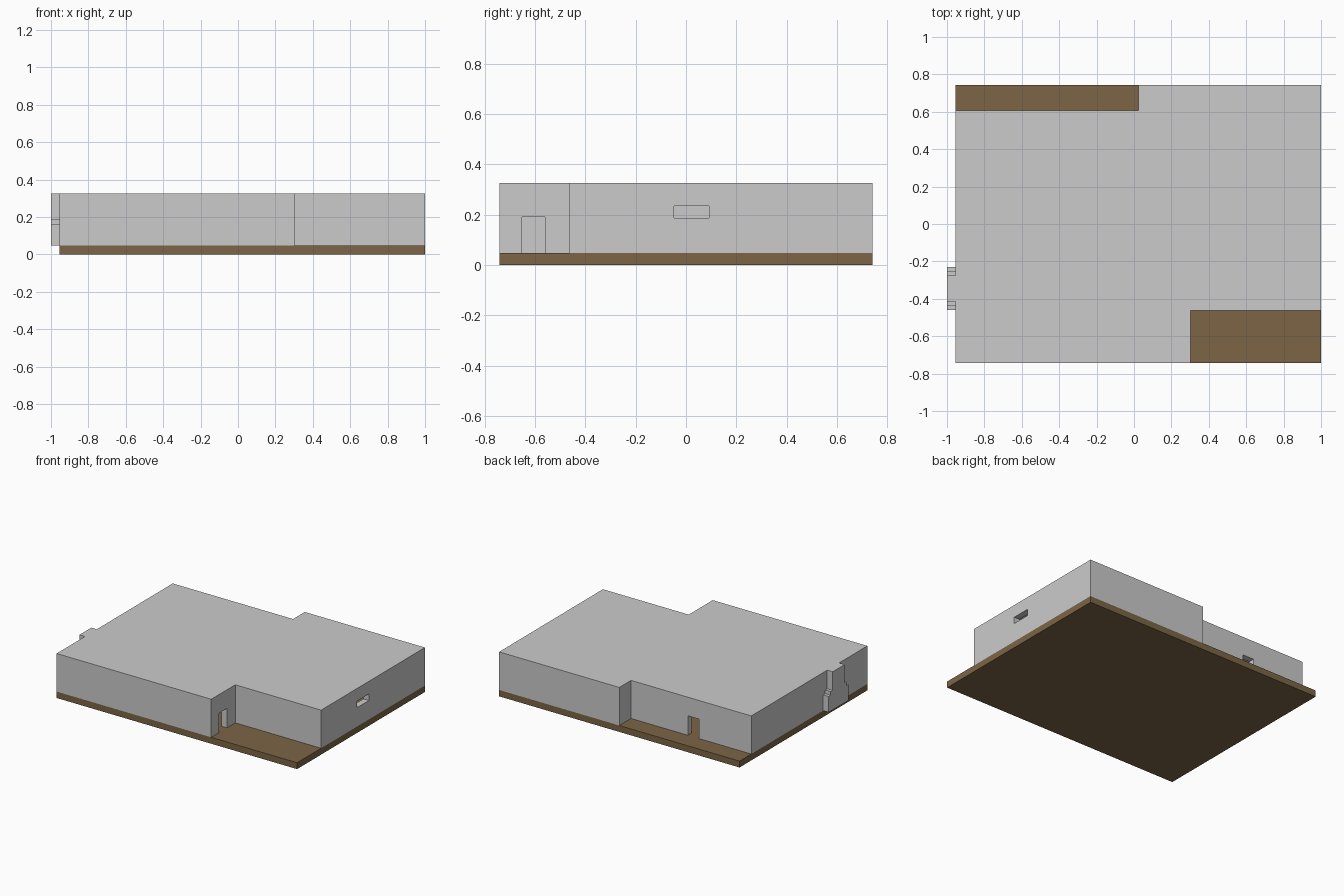
import bpy, bmesh
from mathutils import Vector

if "Cube" in bpy.data.objects:
    bpy.data.objects.remove(bpy.data.objects["Cube"])

BASE_TOP, ROOF_TOP = 0.047, 0.327
WALL = 0.045
X0, X1, Y = -0.955, 1.0, 0.742


def prism(name, outline, start, depth):
    """Extrude a closed 3D outline along the vector depth."""
    bm = bmesh.new()
    face = bm.faces.new([bm.verts.new(Vector(p) + Vector(start)) for p in outline])
    ext = bmesh.ops.extrude_face_region(bm, geom=[face])
    moved = [g for g in ext["geom"] if isinstance(g, bmesh.types.BMVert)]
    bmesh.ops.translate(bm, verts=moved, vec=depth)
    bmesh.ops.recalc_face_normals(bm, faces=bm.faces[:])
    mesh = bpy.data.meshes.new(name)
    bm.to_mesh(mesh)
    bm.free()
    obj = bpy.data.objects.new(name, mesh)
    bpy.context.collection.objects.link(obj)
    return obj


def box(name, lo, hi):
    outline = [(lo[0], lo[1], 0), (hi[0], lo[1], 0), (hi[0], hi[1], 0), (lo[0], hi[1], 0)]
    return prism(name, outline, (0, 0, lo[2]), (0, 0, hi[2] - lo[2]))


def cut(target, cutter):
    """Subtract cutter from target, then discard the cutter."""
    cutter.hide_render = True
    mod = target.modifiers.new("cut", 'BOOLEAN')
    mod.operation, mod.solver, mod.object = 'DIFFERENCE', 'EXACT', cutter
    bpy.context.view_layer.objects.active = target
    bpy.ops.object.modifier_apply(modifier=mod.name)
    bpy.data.objects.remove(cutter)


def plan(t):
    """House footprint with two corner porches, inset by t."""
    return [(X0 + t, -Y + t, 0), (0.302 - t, -Y + t, 0), (0.302 - t, -0.463 + t, 0),
            (X1 - t, -0.463 + t, 0), (X1 - t, Y - t, 0), (0.023 + t, Y - t, 0),
            (0.023 + t, 0.606 - t, 0), (X0 + t, 0.606 - t, 0)]


# Foundation slab
slab = box("foundation_slab", (X0, -Y, 0), (X1, Y, BASE_TOP))
brown = bpy.data.materials.new("brown_floor")
brown.diffuse_color = (0.2, 0.13, 0.06, 1)
brown.use_nodes = True
brown.node_tree.nodes["Principled BSDF"].inputs["Base Color"].default_value = brown.diffuse_color
slab.data.materials.append(brown)

# Hollow house: walls and flat roof in one shell
house = prism("house_walls_and_roof", plan(0), (0, 0, BASE_TOP), (0, 0, ROOF_TOP - BASE_TOP))
cut(house, prism("room_cutter", plan(WALL), (0, 0, -0.05), (0, 0, ROOF_TOP - WALL + 0.05)))

# Front porch door, back porch door, right window
openings = [
    ((0.23, -0.652, 0.0), (0.33, -0.56, 0.19)),
    ((-0.53, 0.53, 0.0), (-0.439, 0.64, 0.19)),
    ((0.93, -0.048, 0.186), (1.05, 0.092, 0.234)),
]
for lo, hi in openings:
    cut(house, box("opening_cutter", lo, hi))

# Stepped chimney on the left wall, mirrored about its centre line
steps = [(0.116, BASE_TOP), (0.116, 0.163), (0.0925, 0.163),
         (0.0925, 0.19), (0.069, 0.19), (0.069, ROOF_TOP)]
profile = steps + [(-w, z) for w, z in reversed(steps)]
prism("chimney", [(0, w - 0.345, z) for w, z in profile], (-1, 0, 0), (1 + X0, 0, 0))
